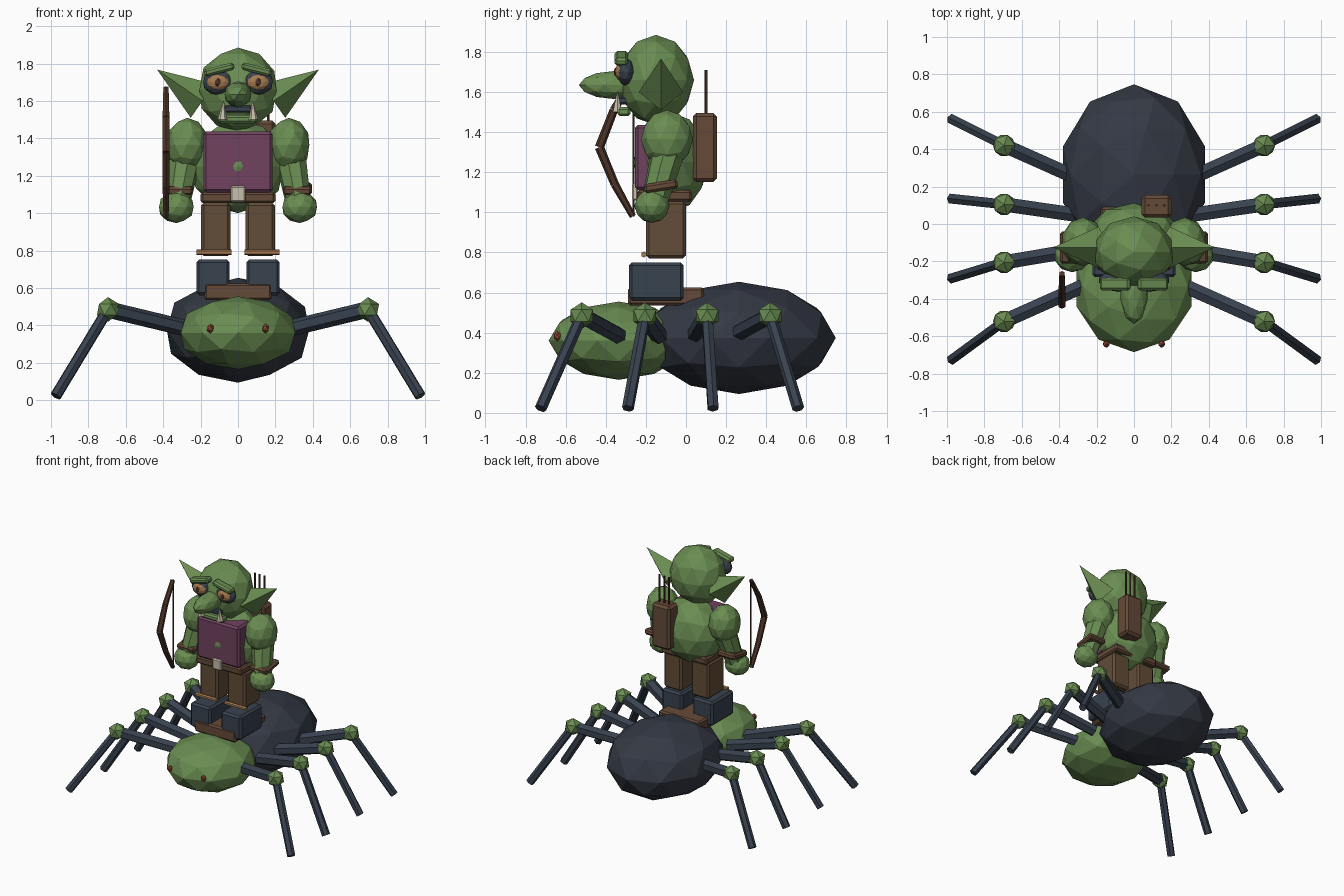
import bpy, math
from mathutils import Vector


def mat(name, r, g, b):
    m = bpy.data.materials.new(name)
    m.diffuse_color = [((c / 255 + 0.055) / 1.055) ** 2.4 for c in (r, g, b)] + [1]
    return m


GREEN = mat("green skin", 106, 141, 82)
NAVY = mat("blue grey", 56, 66, 79)
SHELL = mat("dark shell", 52, 57, 68)
CLOTH = mat("brown cloth", 98, 77, 56)
LEATHER = mat("leather", 101, 74, 56)
WOOD = mat("dark wood", 77, 52, 40)
PURPLE = mat("purple", 112, 66, 95)
TAN = mat("tan", 165, 122, 80)
BONE = mat("bone", 198, 191, 172)
RED = mat("rust red", 150, 76, 52)


def finish(name, m):
    ob = bpy.context.object
    ob.name = name
    ob.data.materials.append(m)
    return ob


def ball(name, m, loc, radii, sub=2):
    bpy.ops.mesh.primitive_ico_sphere_add(subdivisions=sub, radius=1, location=loc)
    ob = finish(name, m)
    ob.scale = radii
    return ob


def box(name, m, loc, size, bevel=0.012, rot=(0, 0, 0)):
    bpy.ops.mesh.primitive_cube_add(size=1, location=loc, rotation=rot)
    ob = finish(name, m)
    for v in ob.data.vertices:
        v.co = [c * s for c, s in zip(v.co, size)]
    if bevel:
        b = ob.modifiers.new("bevel", 'BEVEL')
        b.width = bevel
        b.segments = 1
    return ob


def rod(name, m, a, b, r1, r2=None, sides=6):
    a, b = Vector(a), Vector(b)
    d = b - a
    bpy.ops.mesh.primitive_cone_add(vertices=sides, radius1=r1, radius2=r1 if r2 is None else r2,
                                    depth=d.length, location=(a + b) / 2,
                                    rotation=d.to_track_quat('Z', 'Y').to_euler())
    return finish(name, m)


# Spider body
ball("abdomen", SHELL, (0, 0.264, 0.374), (0.40, 0.483, 0.28))
ball("spider_head", GREEN, (0, -0.335, 0.36), (0.322, 0.35, 0.195))
box("saddle", LEATHER, (0, -0.10, 0.58), (0.36, 0.38, 0.09))

# Rider torso and clothes
ball("torso", GREEN, (0, -0.075, 1.25), (0.255, 0.187, 0.25))
box("vest", PURPLE, (0, -0.178, 1.273), (0.37, 0.155, 0.325), 0.015)
box("belt", LEATHER, (0, -0.108, 1.083), (0.40, 0.275, 0.058))
box("buckle", BONE, (0, -0.255, 1.102), (0.08, 0.03, 0.085), 0.008)

# Head
ball("head", GREEN, (0, -0.15, 1.66), (0.217, 0.19, 0.225))
ball("nose", GREEN, (0, -0.355, 1.635), (0.075, 0.18, 0.07))
box("mouth", NAVY, (0, -0.31, 1.557), (0.15, 0.06, 0.036), 0.008)
box("lower_lip", GREEN, (0, -0.31, 1.502), (0.21, 0.065, 0.045), 0.012)

# Quiver and arrows
box("quiver", LEATHER, (0.12, 0.094, 1.323), (0.16, 0.12, 0.345), 0.018)
for i in (-1, 0, 1):
    x = 0.12 + 0.042 * i
    rod("arrow", WOOD, (x, 0.1, 1.45), (x, 0.1, 1.71), 0.007)

# Bow and string
BX = -0.385
path = [(-0.265, 0.98), (-0.355, 1.14), (-0.432, 1.325), (-0.36, 1.51), (-0.265, 1.67)]
thick = [0.016, 0.021, 0.023, 0.021, 0.016]
for i in range(4):
    (y0, z0), (y1, z1) = path[i], path[i + 1]
    rod("bow_limb", WOOD, (BX, y0, z0), (BX, y1, z1), thick[i], thick[i + 1])
rod("bow_string", WOOD, (BX, -0.262, 0.98), (BX, -0.262, 1.67), 0.005)

# Everything that comes in left and right pairs
leg_rows = [(-0.335, -0.52, -0.725), (-0.135, -0.205, -0.29),
            (0.045, 0.105, 0.135), (0.235, 0.42, 0.56)]
for s in (-1, 1):
    # Spider legs: hip, knee, foot
    for hip, knee, foot in leg_rows:
        k = (0.695 * s, knee, 0.485)
        rod("upper_leg", NAVY, (0.28 * s, hip, 0.385), k, 0.044)
        rod("lower_leg", NAVY, k, (0.975 * s, foot, 0.022), 0.03)
        ball("knee", GREEN, k, (0.066,) * 3, 1)
    ball("spider_eye", RED, (0.148 * s, -0.642, 0.383), (0.02, 0.02, 0.026), 1)

    # Rider legs
    box("boot", NAVY, (0.134 * s, -0.148, 0.656), (0.178, 0.273, 0.19), 0.015)
    box("trouser_leg", CLOTH, (0.119 * s, -0.1, 0.913), (0.157, 0.2, 0.285), 0.015)
    rod("cuff", TAN, (0.035 * s, -0.21, 0.79), (0.222 * s, -0.21, 0.79), 0.015)

    # Arms
    ball("upper_arm", GREEN, (0.272 * s, -0.095, 1.365), (0.115, 0.13, 0.145))
    rod("forearm", GREEN, (0.28 * s, -0.09, 1.3), (0.322 * s, -0.155, 1.06), 0.085, 0.068, 8)
    box("bracer", LEATHER, (0.318 * s, -0.125, 1.13), (0.155, 0.17, 0.045), 0.012,
        (math.radians(9), 0, 0))
    ball("hand", GREEN, (0.33 * s, -0.17, 1.032), (0.097, 0.088, 0.085))

    # Face
    rod("ear", GREEN, (0.19 * s, -0.125, 1.6), (0.432 * s, -0.125, 1.767), 0.11, 0, 4)
    ball("eye_socket", NAVY, (0.108 * s, -0.30, 1.70), (0.082, 0.046, 0.068))
    ball("eye", TAN, (0.108 * s, -0.328, 1.70), (0.06, 0.026, 0.043))
    ball("pupil", WOOD, (0.108 * s, -0.35, 1.70), (0.018, 0.011, 0.024), 1)
    box("brow", GREEN, (0.1 * s, -0.322, 1.768), (0.165, 0.067, 0.04), 0.012,
        (0, math.radians(14) * s, 0))
    rod("tusk", BONE, (0.083 * s, -0.342, 1.50), (0.078 * s, -0.342, 1.60), 0.026, 0.002)
